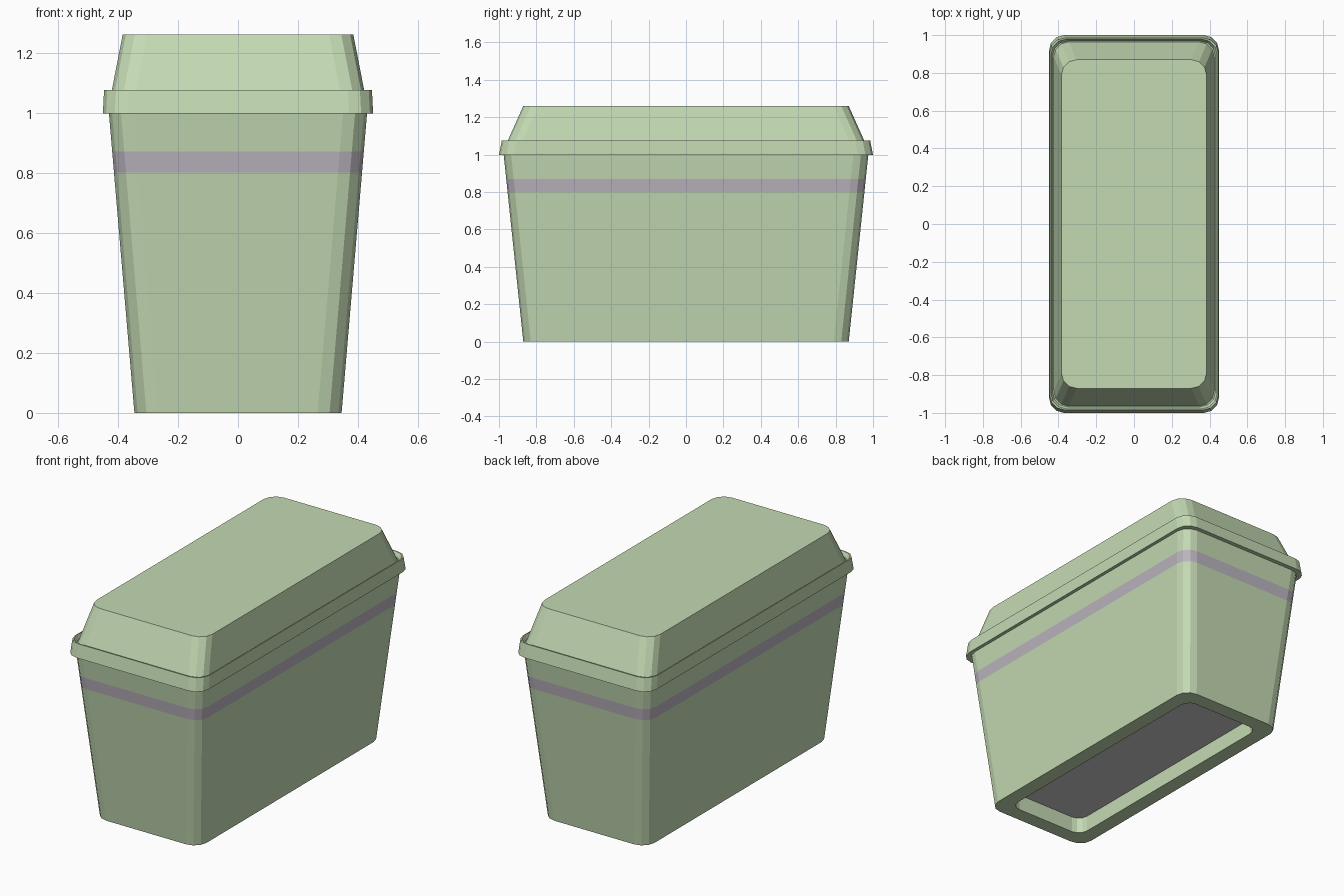
import bpy, bmesh
from math import cos, sin, radians

if "Cube" in bpy.data.objects:
    bpy.data.objects.remove(bpy.data.objects["Cube"])

SEGS = 3  # facets per rounded corner


def material(name, rgb):
    m = bpy.data.materials.new(name)
    m.diffuse_color = (*rgb, 1)
    m.use_nodes = True
    m.node_tree.nodes["Principled BSDF"].inputs["Base Color"].default_value = m.diffuse_color
    return m


green = material("soft_green", (0.55, 0.70, 0.45))
mauve = material("stripe_mauve", (0.50, 0.46, 0.52))


def ring(bm, hx, hy, z, r):
    """Rounded rectangle of vertices, counter-clockwise."""
    verts = []
    for q, (sx, sy) in enumerate([(1, 1), (-1, 1), (-1, -1), (1, -1)]):
        for i in range(SEGS + 1):
            a = radians(90 * q + 90 * i / SEGS)
            verts.append(bm.verts.new((sx * (hx - r) + r * cos(a),
                                       sy * (hy - r) + r * sin(a), z)))
    return verts


def loft(name, sections, mats=(), stripe=None):
    """Skin a stack of (half x, half y, z, corner radius) sections, capping both ends."""
    bm = bmesh.new()
    rings = [ring(bm, *s) for s in sections]
    n = len(rings[0])
    for k, (a, b) in enumerate(zip(rings, rings[1:])):
        for i in range(n):
            j = (i + 1) % n
            f = bm.faces.new((a[i], a[j], b[j], b[i]))
            f.material_index = 1 if k == stripe else 0
    bm.faces.new(rings[0][::-1])
    bm.faces.new(rings[-1])
    bmesh.ops.recalc_face_normals(bm, faces=bm.faces)
    mesh = bpy.data.meshes.new(name)
    bm.to_mesh(mesh)
    bm.free()
    for m in mats:
        mesh.materials.append(m)
    obj = bpy.data.objects.new(name, mesh)
    bpy.context.collection.objects.link(obj)
    return obj


def wall(z):
    """Tapered outer wall of the bin at height z."""
    return (0.345 + 0.085 * z, 0.87 + 0.105 * z, z, 0.08)


# Bin body: recessed underside, tapered wall with a coloured stripe
loft("bin_body",
     [(0.255, 0.78, 0.10, 0.06), (0.255, 0.78, 0, 0.06),
      wall(0), wall(0.80), wall(0.87), wall(1.01)],
     (green, mauve), stripe=3)

# Grey plate closing the recess under the bin
loft("base_plate", [(0.254, 0.779, 0.095, 0.06), (0.254, 0.779, 0.11, 0.06)])

# Lid: overhanging rim, shallow groove, then a sloped raised top
loft("lid",
     [(0.42, 0.965, 0.997, 0.08), (0.45, 1.0, 0.997, 0.08),
      (0.446, 0.985, 1.075, 0.08), (0.440, 0.979, 1.075, 0.08),
      (0.431, 0.968, 1.05, 0.08), (0.425, 0.964, 1.05, 0.08),
      (0.384, 0.87, 1.26, 0.08)],
     (green,))
